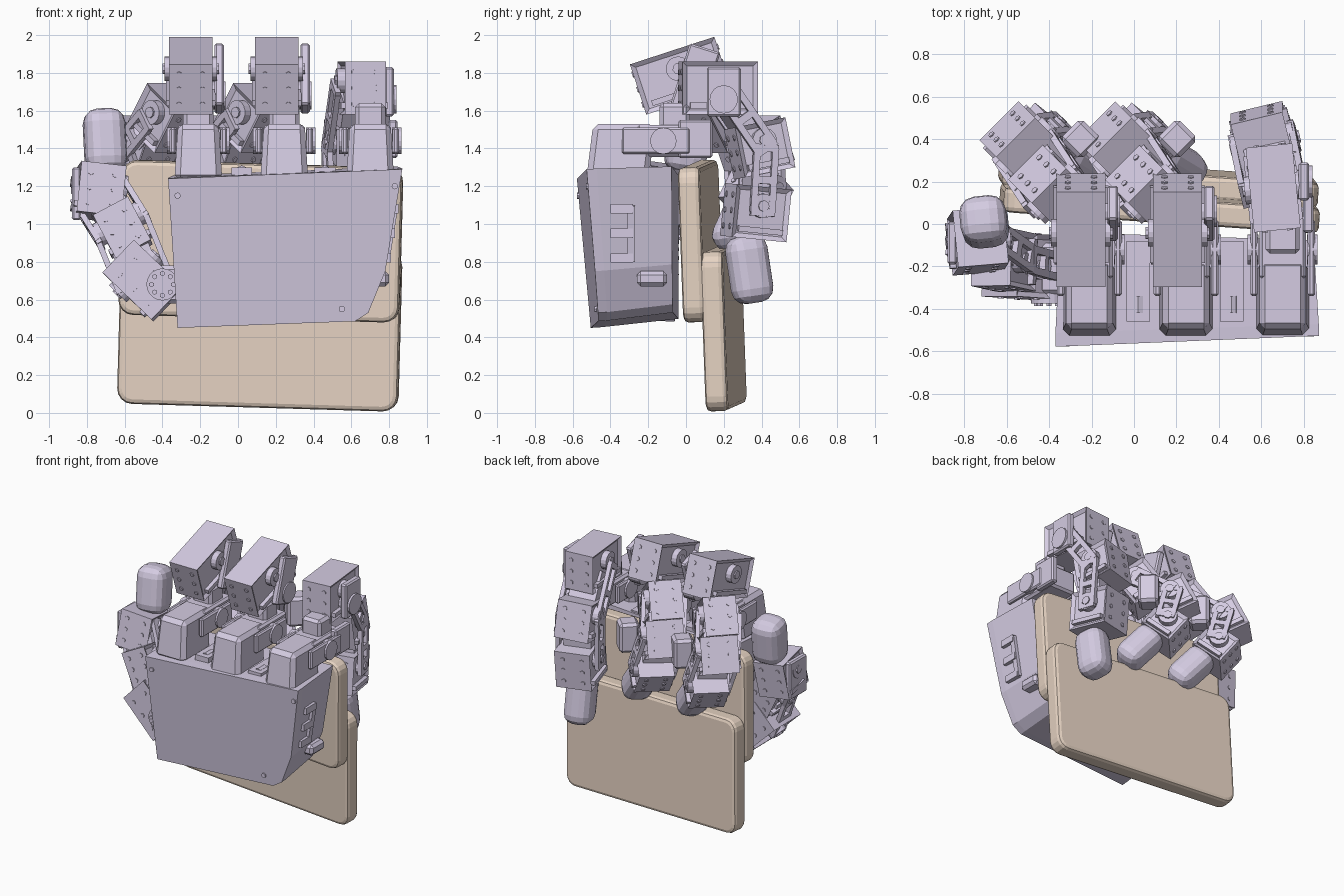
import bpy, bmesh, math
from mathutils import Matrix, Vector as V

if "Cube" in bpy.data.objects:
    bpy.data.objects.remove(bpy.data.objects["Cube"])


def material(name, rgb):
    m = bpy.data.materials.new(name)
    m.diffuse_color = (*rgb, 1)
    m.use_nodes = True
    m.node_tree.nodes["Principled BSDF"].inputs["Base Color"].default_value = m.diffuse_color
    return m


LILAC = material("lilac", (0.66, 0.6, 0.76))
TAN = material("tan", (0.80, 0.66, 0.55))


def finish(name, bm, mat):
    bmesh.ops.recalc_face_normals(bm, faces=bm.faces)
    me = bpy.data.meshes.new(name)
    bm.to_mesh(me)
    bm.free()
    ob = bpy.data.objects.new(name, me)
    bpy.context.collection.objects.link(ob)
    me.materials.append(mat)
    return ob


def frame(loc, up, side):
    """Local Z along the link, local X along the joint axis."""
    z = V(up).normalized()
    x = V(side)
    x = (x - z * x.dot(z)).normalized()
    m = Matrix((x, z.cross(x), z)).transposed().to_4x4()
    m.translation = V(loc)
    return m


def add_box(bm, M, size, off=(0, 0, 0), bevel=0.0, seg=1):
    t = bmesh.new()
    bmesh.ops.create_cube(t, size=1)
    bmesh.ops.scale(t, vec=size, verts=t.verts)
    if bevel:
        bmesh.ops.bevel(t, geom=t.edges[:], offset=bevel, segments=seg,
                        profile=0.5, affect='EDGES')
    bmesh.ops.transform(t, matrix=M @ Matrix.Translation(off), verts=t.verts)
    me = bpy.data.meshes.new("tmp")
    t.to_mesh(me)
    t.free()
    bm.from_mesh(me)
    bpy.data.meshes.remove(me)


def add_disc(bm, M, r, depth, off, axis='X', n=16):
    rot = Matrix.Rotation(math.pi / 2, 4, 'Y' if axis == 'X' else 'X')
    bmesh.ops.create_cone(bm, cap_ends=True, segments=n, radius1=r, radius2=r,
                          depth=depth, matrix=M @ Matrix.Translation(off) @ rot)


def motor(name, loc, up, side, size):
    """Servo housing with recessed panels, horn discs, screws and side rails."""
    M = frame(loc, up, side)
    w, d, h = size
    bm = bmesh.new()
    bmesh.ops.create_cube(bm, size=1)
    bmesh.ops.scale(bm, vec=size, verts=bm.verts)
    bmesh.ops.inset_individual(bm, faces=[f for f in bm.faces if abs(f.normal.x) > 0.5],
                               thickness=0.035, depth=-0.018)
    bmesh.ops.transform(bm, matrix=M, verts=bm.verts)
    for s in (-1, 1):
        add_disc(bm, M, 0.065, 0.05, (s * w * 0.5, 0, h * 0.14))
        add_disc(bm, M, 0.03, 0.07, (s * w * 0.5, 0, h * 0.14), n=8)
        add_box(bm, M, (0.03, d * 0.8, 0.03), (s * w * 0.5, 0, -h * 0.33))
        for sx in (-1, 1):                      # screw pattern
            for k in (-0.3, 0, 0.3):
                add_disc(bm, M, 0.016, 0.012, (sx * w * 0.27, s * d * 0.5, k * h), 'Y', 6)
    return finish(name, bm, LILAC)


def yoke(name, a, b, side, width):
    """Two slotted bracket arms joining neighbouring servos."""
    a, b = V(a), V(b)
    M = frame((a + b) / 2, b - a, side)
    L = (b - a).length
    bm = bmesh.new()
    for s in (-1, 1):
        x = s * (width / 2 + 0.018)
        for y in (-0.05, 0.05):
            add_box(bm, M, (0.03, 0.035, L), (x, y, 0))
        for z in (-L / 2, 0, L / 2):
            add_box(bm, M, (0.03, 0.13, 0.04), (x, 0, z))
    add_box(bm, M, (width * 0.8, 0.12, L * 0.7))
    return finish(name, bm, LILAC)


def tip(name, loc, up, side, size):
    bm = bmesh.new()
    add_box(bm, frame(loc, up, side), size, bevel=0.075, seg=3)
    return finish(name, bm, LILAC)


# --- held object: two overlapping rounded plates forming a step ---
def plate(name, z0, z1, y0, y1, bottom):
    x0, x1, r = -0.745, 0.745, 0.08
    bm = bmesh.new()
    ring = []
    for cx, cz, a0 in ((x1 - r, z1 - r, 0), (x0 + r, z1 - r, 90),
                       (x0 + r, z0 + r, 180), (x1 - r, z0 + r, 270)):
        for i in range(5):
            a = math.radians(a0 + i * 22.5)
            ring.append(bm.verts.new((cx + r * math.cos(a), y0, cz + r * math.sin(a))))
    f = bm.faces.new(ring)
    ext = bmesh.ops.extrude_face_region(bm, geom=[f])
    bmesh.ops.translate(bm, vec=(0, y1 - y0, 0),
                        verts=[g for g in ext['geom'] if isinstance(g, bmesh.types.BMVert)])
    rim = [e for e in bm.edges if abs(e.verts[0].co.y - e.verts[1].co.y) < 1e-5]
    bmesh.ops.bevel(bm, geom=rim, offset=0.025, segments=2, profile=0.5, affect='EDGES')
    M = (Matrix.Translation((0.115, 0.1, 0.67)) @ Matrix.Rotation(math.radians(-3.9), 4, 'Z')
         @ Matrix.Rotation(math.radians(1.7), 4, 'Y') @ Matrix.Rotation(math.radians(2), 4, 'X'))
    bmesh.ops.transform(bm, matrix=M, verts=bm.verts)
    return finish(name, bm, TAN)


plate("upper_plate", -0.17, 0.65, -0.072, 0.045, False)
plate("lower_plate", -0.645, 0.2, 0.03, 0.15, True)

# --- palm housing ---
outline = [(-0.37, 1.24), (-0.32, 0.45), (0.62, 0.485), (0.69, 0.53), (0.78, 0.75), (0.87, 1.29)]
bm = bmesh.new()


def front_y(x, z):
    return -0.578 + 0.045 * (x + 0.36) + (1.25 - z) * 0.09


rings = []
for k in (0, 0.12, 1):
    shrink = (1, 1, 0.96)[len(rings)]
    rings.append([bm.verts.new((0.25 + (x - 0.25) * shrink,
                                front_y(x, z) * (1 - k) + (-0.05 - 0.03 * x) * k,
                                0.9 + (z - 0.9) * shrink + 0.03 * k)) for x, z in outline])
bm.faces.new(rings[0])
bm.faces.new(rings[-1])
for r0, r1 in zip(rings, rings[1:]):
    for i in range(6):
        j = (i + 1) % 6
        bm.faces.new((r0[i], r0[j], r1[j], r1[i]))
finish("palm", bm, LILAC)

# palm side fins, clip and screws
bm = bmesh.new()
I = Matrix.Identity(4)
add_box(bm, frame((0.805, -0.29, 0.95), (0.16, 0, 1), (1, 0, 0)), (0.04, 0.04, 0.3))
for z in (0.82, 0.95, 1.08):
    add_box(bm, I, (0.06, 0.12, 0.05), (0.8 + (z - 0.95) * 0.16, -0.34, z))
add_box(bm, I, (0.12, 0.16, 0.08), (0.74, -0.18, 0.71), 0.02)
for x, z in ((-0.32, 1.15), (0.83, 1.2), (0.55, 0.55)):
    add_disc(bm, I, 0.017, 0.02, (x, front_y(x, z), z), 'Y', 8)
for x in (0.02, 0.46):                           # pads between the fingers
    add_box(bm, I, (0.11, 0.38, 0.06), (x, -0.27, 1.27))
    add_disc(bm, I, 0.03, 0.08, (x, -0.38, 1.28), 'Y', 8)
finish("palm_details", bm, LILAC)


# --- knuckles: tapered covers rising from the palm ---
def knuckle(name, x):
    bm = bmesh.new()
    M = Matrix.Translation((x, -0.36, 1.38))
    add_box(bm, M, (0.25, 0.33, 0.3), bevel=0.03)
    for v in bm.verts:
        if v.co.z > 1.45:
            v.co.x = x + (v.co.x - x) * 0.88
            v.co.y += 0.03
    for s in (-1, 1):
        add_box(bm, M, (0.035, 0.36, 0.14), (s * 0.135, 0.2, 0.06), 0.01)
        add_disc(bm, M, 0.07, 0.05, (s * 0.14, 0.24, 0.06))
    add_box(bm, M, (0.22, 0.34, 0.17), (0, 0.27, 0.06), 0.015)
    add_box(bm, M, (0.16, 0.16, 0.16), (0, 0.3, 0.18), 0.02)
    finish(name, bm, LILAC)


def chain(name, links, tip_link, yokes):
    for i, l in enumerate(links):
        motor(f"{name}_servo_{i + 1}", *l)
    tip(f"{name}_tip", *tip_link)
    pts = [l[0] for l in links] + [tip_link[0]]
    for i in yokes:
        yoke(f"{name}_bracket_{i + 1}", pts[i], pts[i + 1], links[i][2] if i else links[1][2], 0.25)


# --- two fingers that splay sideways, then curl back onto the plate ---
D = (0.7, 0.7, 0)
for n, ox in enumerate((-0.25, 0.205)):
    knuckle(f"knuckle_{n + 1}", ox + 0.04)
    links = [((ox, -0.03, 1.785), (0, -0.31, 0.95), (1, 0, 0), (0.23, 0.47, 0.28)),
             ((ox - 0.13, 0.16, 1.56), (0.4, -0.4, 0.8), D, (0.23, 0.26, 0.27)),
             ((ox - 0.26, 0.36, 1.4), (0.3, -0.3, 0.9), D, (0.26, 0.27, 0.26)),
             ((ox - 0.18, 0.37, 1.16), (-0.5, 0.4, 0.8), D, (0.25, 0.24, 0.22))]
    chain(f"finger_{n + 1}", links,
          ((ox - 0.02, 0.28, 1.0), (-0.5, 0.3, 0.65), D, (0.21, 0.2, 0.34)), (1, 2))
    bm = bmesh.new()
    add_box(bm, frame((ox + 0.15, 0.05, 1.77), (0, 0.3, 0.95), (1, 0, 0)), (0.05, 0.17, 0.34), bevel=0.01)
    add_disc(bm, I, 0.075, 0.09, (ox + 0.14, 0.06, 1.68))
    add_box(bm, frame((ox - 0.03, 0.4, 1.38), (0, 0, 1), D), (0.14, 0.14, 0.22), (0.02, -0.02, 0), 0.02)
    finish(f"finger_{n + 1}_side_bracket", bm, LILAC)

# --- straight finger curling over the right end ---
knuckle("knuckle_3", 0.7)
S = (1, 0.25, 0)
chain("finger_3",
      [((0.655, 0.17, 1.72), (0, 0, 1), (1, 0.1, 0), (0.22, 0.4, 0.28)),
       ((0.61, 0.39, 1.4), (0, -0.2, 1), S, (0.25, 0.28, 0.27)),
       ((0.62, 0.37, 1.06), (0, 0.1, 1), S, (0.26, 0.3, 0.28))],
      ((0.64, 0.335, 0.76), (0, -0.15, 1), S, (0.2, 0.22, 0.36)), (0, 1))
bm = bmesh.new()
add_box(bm, I, (0.05, 0.18, 0.26), (0.8, 0.2, 1.7), 0.01)
add_box(bm, I, (0.05, 0.18, 0.2), (0.82, 0.05, 1.45), 0.01)
add_disc(bm, I, 0.075, 0.1, (0.79, 0.2, 1.66))
finish("finger_3_side_bracket", bm, LILAC)

# --- thumb up the left edge ---
T = (0.75, 0, 0.66)
chain("thumb",
      [((-0.5, -0.2, 0.7), (-0.72, 0.05, 0.69), T, (0.24, 0.3, 0.36)),
       ((-0.61, -0.17, 0.97), (-0.45, 0.1, 0.85), (1, 0, 0.4), (0.21, 0.27, 0.26)),
       ((-0.735, -0.08, 1.17), (0.1, 0.15, 1), (1, 0.1, 0), (0.24, 0.27, 0.27))],
      ((-0.705, 0.01, 1.44), (-0.05, 0.15, 1), (1, 0.1, 0), (0.22, 0.22, 0.34)), (0, 1))
bm = bmesh.new()
M = Matrix.Translation((-0.4, -0.35, 0.68))
add_disc(bm, M, 0.085, 0.05, (0, 0, 0), 'Y', 20)
for i in range(8):
    a = i * math.pi / 4
    add_disc(bm, M, 0.014, 0.07, (0.058 * math.cos(a), 0, 0.058 * math.sin(a)), 'Y', 6)
add_box(bm, M, (0.3, 0.24, 0.2), (0.1, 0.14, 0), 0.02)
add_box(bm, Matrix.Translation((-0.855, -0.09, 1.16)), (0.045, 0.2, 0.28), bevel=0.01)
finish("thumb_horn", bm, LILAC)
